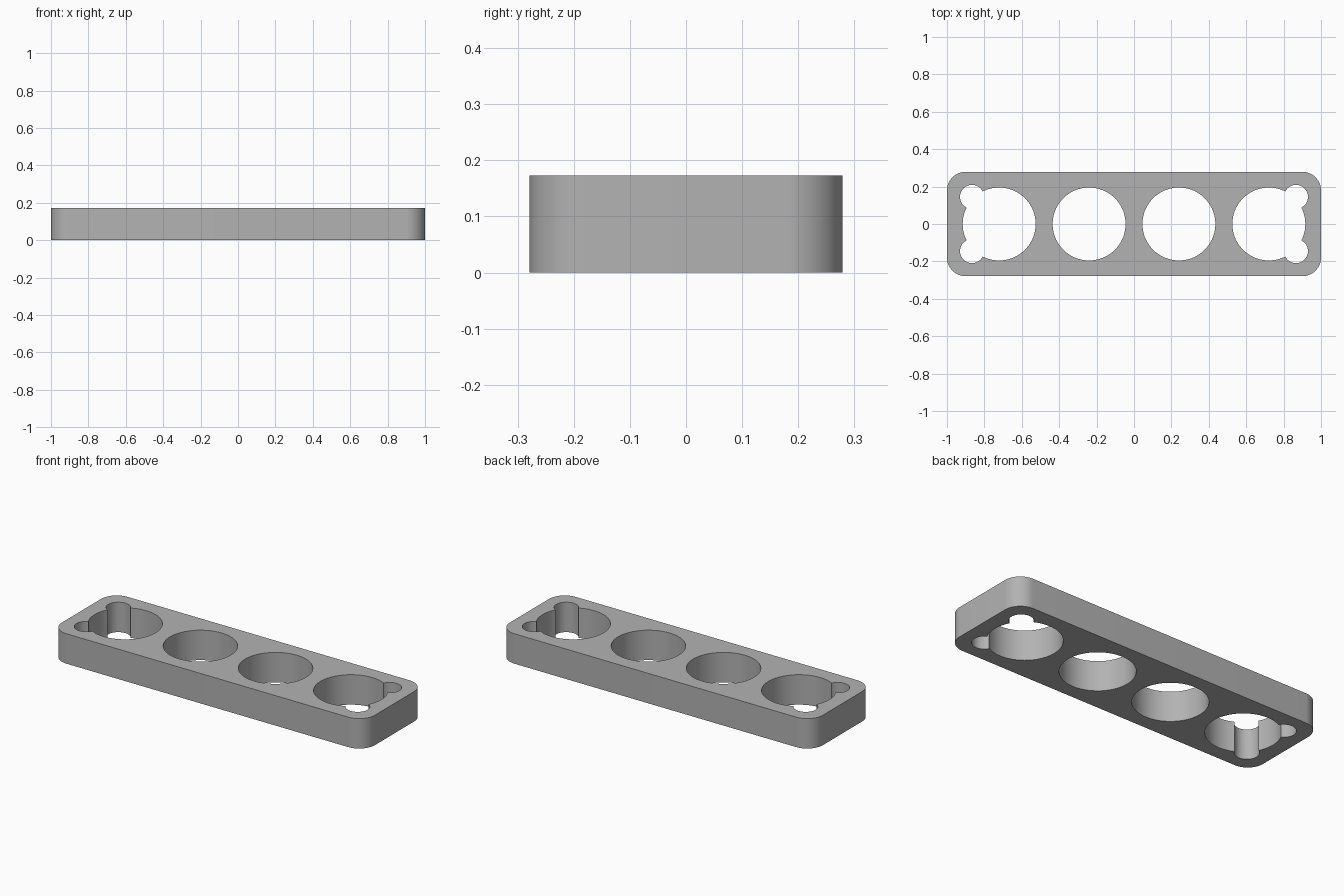
import bpy, bmesh, math

LENGTH, WIDTH, HEIGHT = 2.0, 0.558, 0.173
CORNER_RADIUS = 0.1

cube = bpy.data.objects.get("Cube")
if cube:
    bpy.data.objects.remove(cube, do_unlink=True)

grey = bpy.data.materials.new("plain_grey")
grey.use_nodes = True
colour = (0.45, 0.45, 0.45, 1)
grey.diffuse_color = colour
grey.node_tree.nodes["Principled BSDF"].inputs["Base Color"].default_value = colour


def prism(name, outline, bottom, top):
    """Extrude a closed outline upwards into a solid."""
    bm = bmesh.new()
    base = bm.faces.new([bm.verts.new((x, y, bottom)) for x, y in outline])
    result = bmesh.ops.extrude_face_region(bm, geom=[base], use_keep_orig=True)
    raised = [v for v in result["geom"] if isinstance(v, bmesh.types.BMVert)]
    bmesh.ops.translate(bm, verts=raised, vec=(0, 0, top - bottom))
    bmesh.ops.recalc_face_normals(bm, faces=bm.faces)
    mesh = bpy.data.meshes.new(name)
    bm.to_mesh(mesh)
    bm.free()
    mesh.materials.append(grey)
    obj = bpy.data.objects.new(name, mesh)
    bpy.context.collection.objects.link(obj)
    return obj


def arc(cx, cy, radius, start, sweep, steps):
    angles = [start + sweep * i / steps for i in range(steps + 1)]
    return [(cx + radius * math.cos(a), cy + radius * math.sin(a)) for a in angles]


# Block with rounded vertical corners
ix, iy = LENGTH / 2 - CORNER_RADIUS, WIDTH / 2 - CORNER_RADIUS
outline = []
for i, (sx, sy) in enumerate([(1, 1), (-1, 1), (-1, -1), (1, -1)]):
    outline += arc(sx * ix, sy * iy, CORNER_RADIUS, i * math.pi / 2, math.pi / 2, 16)
block = prism("block", outline, 0, HEIGHT)

# Four large round holes, and small corner holes opening into the end ones
holes = [(x, 0, 0.195) for x in (-0.721, -0.24, 0.24, 0.721)]
holes += [(sx * 0.866, sy * 0.145, 0.064) for sx in (-1, 1) for sy in (-1, 1)]

bpy.ops.object.select_all(action="DESELECT")
block.select_set(True)
bpy.context.view_layer.objects.active = block
for x, y, radius in holes:
    circle = arc(x, y, radius, 0, 2 * math.pi, 72)[:-1]
    cutter = prism("hole_cutter", circle, -0.1, HEIGHT + 0.1)
    cutter.hide_render = True
    cut = block.modifiers.new("hole", "BOOLEAN")
    cut.operation = "DIFFERENCE"
    cut.solver = "EXACT"
    cut.object = cutter
    bpy.ops.object.modifier_apply(modifier=cut.name)
    bpy.data.objects.remove(cutter, do_unlink=True)

bpy.ops.object.shade_smooth_by_angle(angle=math.radians(30))
